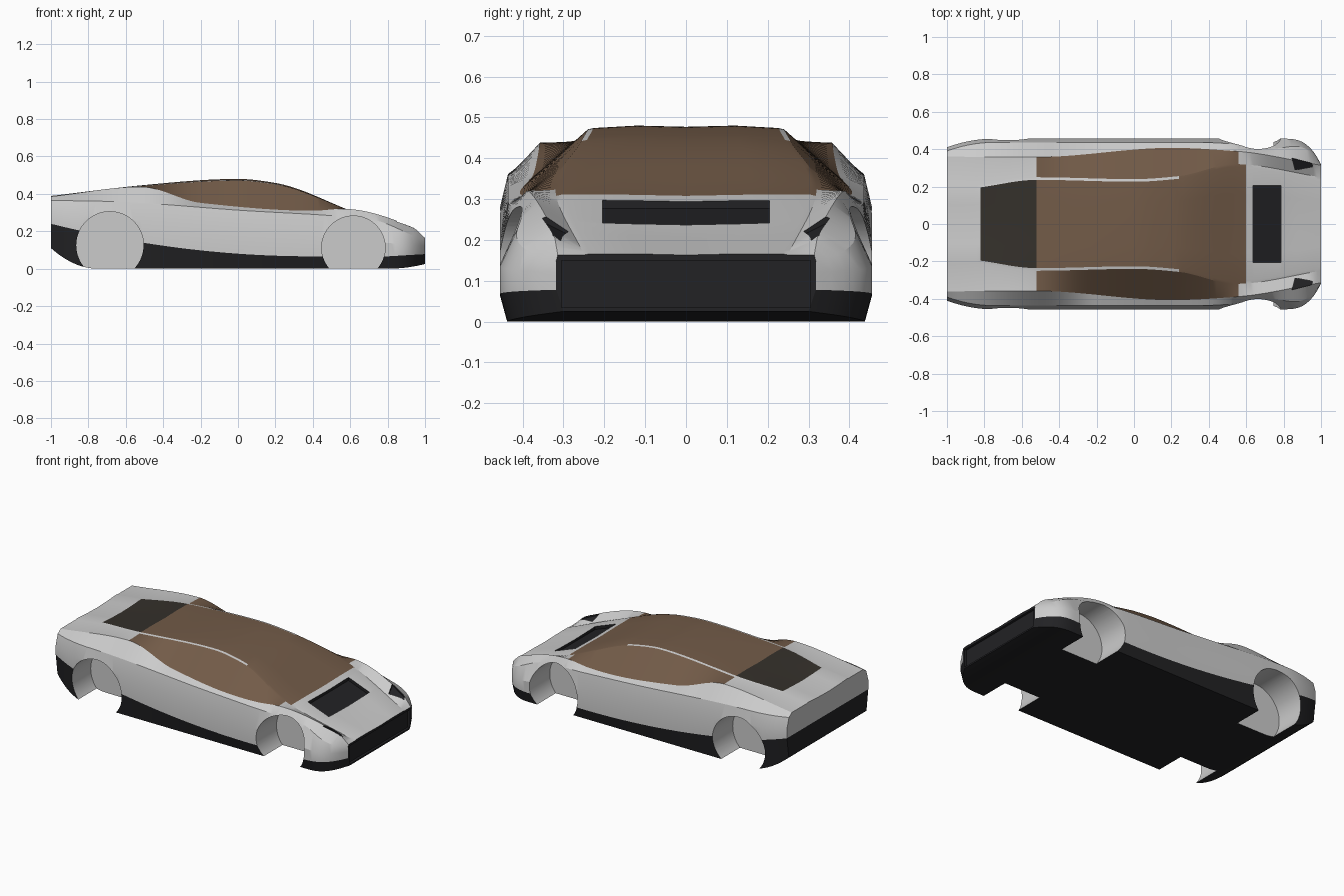
import bpy, bmesh, math
from mathutils import Matrix

if "Cube" in bpy.data.objects:
    bpy.data.objects.remove(bpy.data.objects["Cube"])

# Guide curves along the car: (x, value)
CURVES = {
    "crease_z": [(-1, .365), (-.7, .36), (0, .313), (.7, .265), (1, .148)],
    "belt_y": [(-1, .36), (-.52, .358), (.2, .407), (.56, .388), (1, .314)],
    "belt_z": [(-1, .386), (-.52, .438), (-.2, .352), (.4, .31), (.56, .32), (.93, .225), (1, .163)],
    "roof_y": [(-.82, .21), (-.52, .25), (0, .24), (.24, .256), (.54, .32), (1, .25)],
    "roof_z": [(-1, .386), (-.52, .441), (0, .471), (.2, .45), (.6, .308), (1, .163)],
}


def curve(name, x):
    """Smooth monotone interpolation through a guide curve."""
    p = CURVES[name]
    x = max(x, p[0][0])
    i = max(0, min(len(p) - 2, sum(q[0] <= x + 1e-9 for q in p) - 1))

    def chord(k):
        return (p[k + 1][1] - p[k][1]) / (p[k + 1][0] - p[k][0])

    def slope(k):
        if k == 0 or k == len(p) - 1:
            return chord(min(k, len(p) - 2))
        a, b = chord(k - 1), chord(k)
        return 0 if a * b <= 0 else 2 * a * b / (a + b)
    h = p[i + 1][0] - p[i][0]
    t = (x - p[i][0]) / h
    e = t * t * (3 - 2 * t)
    return (p[i][1] * (1 - e) + p[i + 1][1] * e
            + h * t * (1 - t) * ((1 - t) * slope(i) - t * slope(i + 1)))


def ramp(x, start, end):
    return max(0, min(1, (x - start) / (end - start)))


def section(x):
    """Half cross-section from floor edge to centre of the top."""
    tail, nose = ramp(x, -.75, -1), ramp(x, .8, 1)
    w = .456 - .046 * tail**2 - .138 * nose**3
    floor = .11 * tail**2 + .025 * nose**2
    trim = .066 + .174 * ramp(x, .4, -1)**2 + .012 * nose
    tuck = (.02 + .034 * math.exp(-((x - .72) / .17)**2)) * (1 - nose**4)
    ry, rz = curve("roof_y", x), curve("roof_z", x)
    mid = rz + max(-.006, .006 * (1 - (x / .6)**2)) * (1 - nose)
    return [(w - .018, floor), (w, trim), (w, .21 - .09 * x),
            (w - tuck, curve("crease_z", x)), (curve("belt_y", x), curve("belt_z", x)),
            (ry, rz), (ry - .014, rz + .003), (ry * .5, mid + .003), (0, mid)]


def top_z(x, y):
    """Height of the upper skin at x, y."""
    s = section(x)[3:]
    for (y0, z0), (y1, z1) in zip(s, s[1:]):
        if y1 <= abs(y) <= y0:
            return z1 + (z0 - z1) * (abs(y) - y1) / (y0 - y1)
    return s[0][1]


# Materials: every mesh shares the same slots
def material(name, rgb):
    m = bpy.data.materials.new(name)
    m.diffuse_color = (*rgb, 1)
    m.use_nodes = True
    m.node_tree.nodes["Principled BSDF"].inputs["Base Color"].default_value = m.diffuse_color
    return m


PAINT, TRIM, GLASS, DECK = range(4)
MATS = [material("paint", (.8, .8, .8)), material("black_trim", (.016, .016, .018)),
        material("bronze_glass", (.17, .105, .065)), material("smoked_glass", (.035, .03, .024))]


def make(name, bm):
    bmesh.ops.recalc_face_normals(bm, faces=bm.faces)
    me = bpy.data.meshes.new(name)
    bm.to_mesh(me)
    bm.free()
    for m in MATS:
        me.materials.append(m)
    ob = bpy.data.objects.new(name, me)
    bpy.context.collection.objects.link(ob)
    return ob


def strip_material(i, x):
    if i < 1:
        return TRIM
    # side glass, front pillar, then roof and windscreen
    if (i == 4 and -.52 < x < .56) or (i == 5 and .24 < x < .6) or (i >= 6 and -.52 < x < .6):
        return GLASS
    return DECK if i >= 6 and -.82 < x < -.52 else PAINT


# Lofted body
bm = bmesh.new()
xs = [-1 + .02 * k for k in range(101)]
rings = []
for x in xs:
    s = section(x)
    full = s + [(-y, z) for y, z in reversed(s[:-1])]
    rings.append([bm.verts.new((x, y, z)) for y, z in full])
n = len(rings[0])
for x, a, b in zip(xs, rings, rings[1:]):
    for j in range(n):
        f = bm.faces.new((a[j], a[(j + 1) % n], b[(j + 1) % n], b[j]))
        f.material_index = TRIM if j == n - 1 else strip_material(min(j, n - 2 - j), x + .01)
for r, upper in ((rings[0], PAINT), (rings[-1], TRIM)):
    bm.faces.new((r[0], r[1], r[-2], r[-1])).material_index = TRIM
    bm.faces.new(r[1:-1]).material_index = upper
blank = make("body_blank", bm)
cutters = []


def cut(name, bm, mat):
    for f in bm.faces:
        f.material_index = mat
    ob = make(name, bm)
    ob.hide_render = True
    mod = blank.modifiers.new(name, 'BOOLEAN')
    mod.operation = 'DIFFERENCE'
    mod.solver = 'EXACT'
    mod.object = ob
    cutters.append(ob)


# Wheel wells
for x, z, r in ((-.685, .125, .18), (.617, .112, .17)):
    for side in (-1, 1):
        bm = bmesh.new()
        place = Matrix.Translation((x, side * .43, z)) @ Matrix.Rotation(math.pi / 2, 4, 'X')
        bmesh.ops.create_cone(bm, cap_ends=True, segments=64, radius1=r, radius2=r, depth=.36, matrix=place)
        cut("wheel_well_cutter", bm, PAINT)


# Pockets sunk into the upper skin
def pocket(name, outline, depth):
    bm = bmesh.new()
    low = [bm.verts.new((x, y, top_z(x, y) - depth)) for x, y in outline]
    high = [bm.verts.new((x, y, .6)) for x, y in outline]
    bm.faces.new(low)
    bm.faces.new(high)
    for i in range(len(outline)):
        bm.faces.new((low[i - 1], low[i], high[i], high[i - 1]))
    cut(name, bm, TRIM)


pocket("hood_vent_cutter", [(.637, -.205), (.785, -.205), (.785, .205), (.637, .205)], .02)
for s in (-1, 1):
    pocket("headlight_cutter", [(.845, s * .352), (.95, s * .325), (.958, s * .307), (.862, s * .288)], .008)

# Nose grille recess
bm = bmesh.new()
bmesh.ops.create_cube(bm, size=1, matrix=Matrix.Translation((1.01, 0, .092)) @ Matrix.Diagonal((.05, .61, .115, 1)))
cut("grille_cutter", bm, TRIM)

# Split the finished shell into named parts
bpy.context.view_layer.update()
done = bpy.data.meshes.new_from_object(blank.evaluated_get(bpy.context.evaluated_depsgraph_get()))
for idx, name in enumerate(("body_shell", "lower_trim_and_vents", "cabin_glass", "rear_deck_window")):
    me = done.copy()
    bm = bmesh.new()
    bm.from_mesh(me)
    bmesh.ops.delete(bm, geom=[f for f in bm.faces if f.material_index != idx], context='FACES')
    for f in bm.faces:
        f.smooth = True
        f.material_index = 0
    bm.to_mesh(me)
    bm.free()
    me.materials.clear()
    me.materials.append(MATS[idx])
    me.set_sharp_from_angle(angle=math.radians(25))
    bpy.context.collection.objects.link(bpy.data.objects.new(name, me))
for ob in cutters + [blank]:
    bpy.data.objects.remove(ob)
